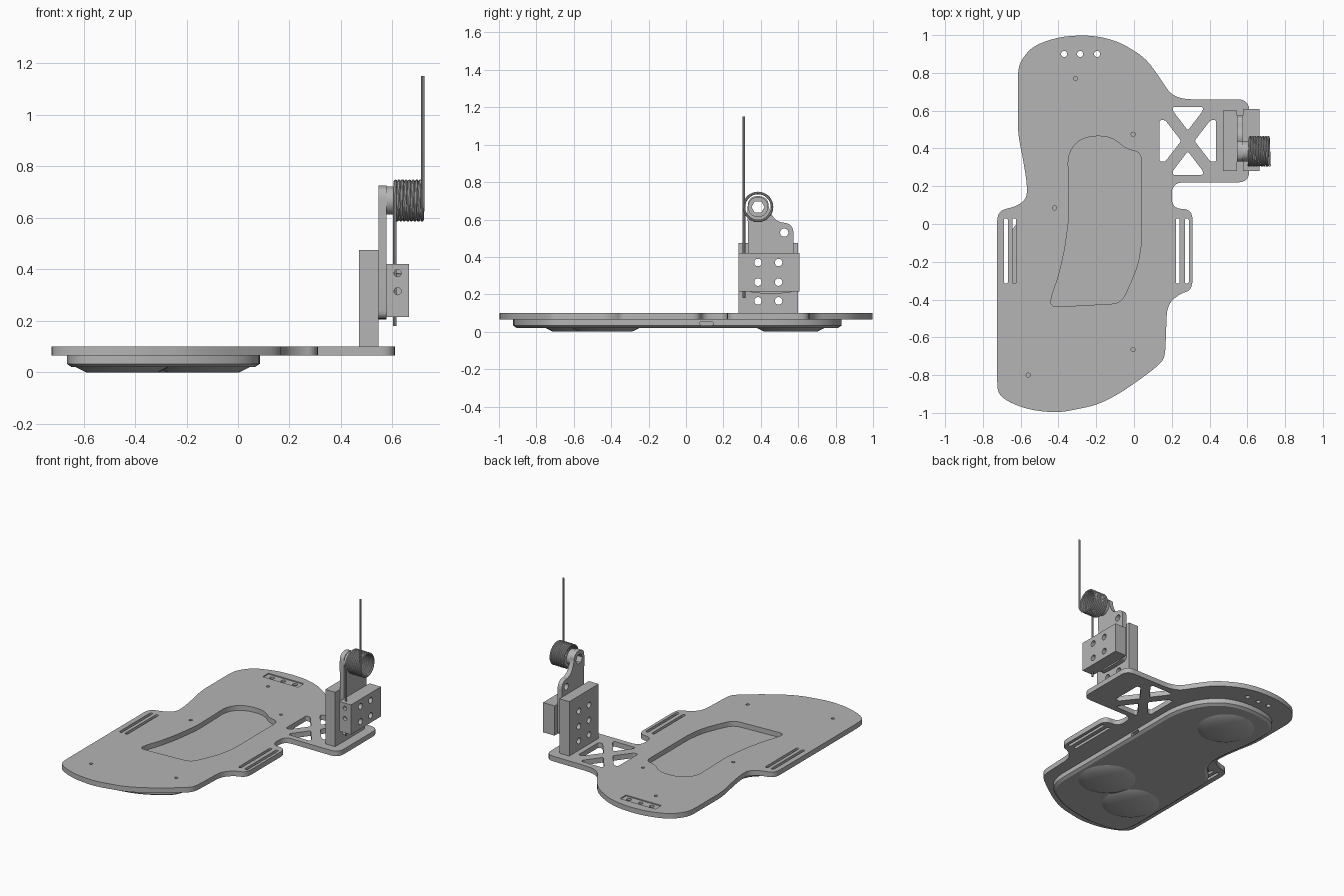
import bpy, bmesh, math
from mathutils import Vector, Matrix

if "Cube" in bpy.data.objects:
    bpy.data.objects.remove(bpy.data.objects["Cube"], do_unlink=True)

grey = bpy.data.materials.new("plain grey")
grey.use_nodes = True
grey.diffuse_color = (0.46, 0.46, 0.46, 1)
grey.node_tree.nodes["Principled BSDF"].inputs["Base Color"].default_value = grey.diffuse_color

# Maps a flat profile (u, v, depth) to (y, z, x)
SIDEWAYS = Matrix(((0, 0, 1, 0), (1, 0, 0, 0), (0, 1, 0, 0), (0, 0, 0, 1)))


def circle(x, y, r, n=24):
    return [(x + r * math.cos(math.tau * i / n), y + r * math.sin(math.tau * i / n)) for i in range(n)]


def rounded(points, r, steps=5):
    """Polygon with every corner softened over a distance r."""
    out = []
    for i, p in enumerate(points):
        a, b, c = Vector(points[i - 1]), Vector(p), Vector(points[(i + 1) % len(points)])
        start = b + (a - b) * min(0.48, r / (a - b).length)
        end = b + (c - b) * min(0.48, r / (c - b).length)
        for k in range(steps + 1):
            t = k / steps
            out.append(tuple(start * (1 - t) ** 2 + b * 2 * t * (1 - t) + end * t ** 2))
    return out


def rect(x0, x1, y0, y1):
    return [(x0, y0), (x1, y0), (x1, y1), (x0, y1)]


def finish(ob, smooth=True):
    bpy.ops.object.select_all(action='DESELECT')
    ob.select_set(True)
    bpy.context.view_layer.objects.active = ob
    ob.data.materials.clear()
    ob.data.materials.append(grey)
    if smooth:
        bpy.ops.object.shade_smooth_by_angle(angle=math.radians(32))
    return ob


def from_bmesh(name, bm):
    bmesh.ops.recalc_face_normals(bm, faces=bm.faces)
    mesh = bpy.data.meshes.new(name)
    bm.to_mesh(mesh)
    bm.free()
    ob = bpy.data.objects.new(name, mesh)
    bpy.context.collection.objects.link(ob)
    return ob


def baked(ob):
    """Evaluated mesh of an object as a bmesh; the object is removed."""
    bpy.context.view_layer.update()
    mesh = bpy.data.meshes.new_from_object(ob.evaluated_get(bpy.context.evaluated_depsgraph_get()))
    bm = bmesh.new()
    bm.from_mesh(mesh)
    bpy.data.objects.remove(ob, do_unlink=True)
    bmesh.ops.remove_doubles(bm, verts=bm.verts, dist=0.0002)
    return bm


def slab(name, loops, low, high, sideways=False):
    """Extruded outline; every loop after the first is a hole."""
    curve = bpy.data.curves.new(name + " profile", 'CURVE')
    curve.dimensions, curve.fill_mode = '2D', 'BOTH'
    curve.extrude = (high - low) / 2
    for loop in loops:
        spline = curve.splines.new('POLY')
        spline.points.add(len(loop) - 1)
        for point, (x, y) in zip(spline.points, loop):
            point.co = (x, y, 0, 1)
        spline.use_cyclic_u = True
    temp = bpy.data.objects.new(name + " profile", curve)
    bpy.context.collection.objects.link(temp)
    bm = baked(temp)
    bmesh.ops.translate(bm, verts=bm.verts, vec=(0, 0, (low + high) / 2))
    if sideways:
        bm.transform(SIDEWAYS)
    return finish(from_bmesh(name, bm))


def cut(ob, cutter):
    name = ob.name
    mod = ob.modifiers.new("cut", 'BOOLEAN')
    mod.operation, mod.solver, mod.object = 'DIFFERENCE', 'EXACT', cutter
    cutter.hide_render = True
    bm = baked(ob)
    bpy.data.objects.remove(cutter, do_unlink=True)
    return finish(from_bmesh(name, bm))


# Base plate: outline, foot recess, strap slots, lattice and screw holes
outline = [(-0.27, 1), (-0.17, 0.99), (-0.07, 0.96), (0.06, 0.88), (0.14, 0.77), (0.19, 0.69),
           (0.26, 0.66), (0.61, 0.66), (0.61, 0.22), (0.2, 0.22), (0.2, 0.08), (0.31, 0.08),
           (0.31, -0.35), (0.24, -0.37), (0.175, -0.43), (0.165, -0.7), (0.14, -0.74),
           (0.05, -0.81), (-0.08, -0.9), (-0.2, -0.96), (-0.4, -1), (-0.55, -0.985),
           (-0.66, -0.945), (-0.72, -0.9), (-0.725, -0.83), (-0.725, 0.07), (-0.63, 0.09),
           (-0.57, 0.13), (-0.565, 0.2), (-0.585, 0.33), (-0.615, 0.48), (-0.615, 0.82),
           (-0.59, 0.88), (-0.53, 0.945), (-0.4, 0.99)]
recess = [(-0.35, 0.36), (-0.31, 0.43), (-0.25, 0.46), (-0.18, 0.467), (-0.11, 0.455),
          (-0.04, 0.395), (0.04, 0.38), (0.04, -0.1), (0.02, -0.22), (-0.03, -0.34),
          (-0.07, -0.42), (-0.44, -0.44), (-0.44, -0.39), (-0.4, -0.28), (-0.365, -0.13),
          (-0.342, 0.05), (-0.345, 0.22)]
loops = [rounded(outline, 0.06), rounded(recess, 0.05)]
for x in (-0.678, -0.634, 0.232, 0.28):
    loops.append(rounded(rect(x - 0.01, x + 0.01, -0.315, 0.03), 0.009))
for s in (-1, 1):
    cx, cy = 0.285, 0.44
    loops.append(rounded([(cx - 0.08, cy + s * 0.18), (cx + 0.08, cy + s * 0.18),
                          (cx + 0.08, cy + s * 0.16), (cx, cy + s * 0.055), (cx - 0.08, cy + s * 0.16)], 0.012))
    loops.append(rounded([(cx + s * 0.15, cy - 0.11), (cx + s * 0.15, cy + 0.11),
                          (cx + s * 0.12, cy + 0.11), (cx + s * 0.035, cy), (cx + s * 0.12, cy - 0.11)], 0.012))
holes = [(-0.31, 0.77), (-0.005, 0.475), (-0.42, 0.085), (-0.005, -0.665), (-0.56, -0.8)]
loops += [circle(x, y, 0.011, 16) for x, y in holes]
loops += [circle(x, 0.9, 0.016) for x in (-0.37, -0.285, -0.195)]
plate = slab("base_plate", loops, 0.065, 0.1)
cut(plate, slab("toe_recess_cutter", [rect(-0.42, -0.15, 0.868, 0.932)], 0.093, 0.12))

# Sole tray under the plate, with a sloped lower rim
sole = [(-0.665, -0.84), (-0.665, -0.06), (-0.61, 0.02), (-0.54, 0.08), (-0.515, 0.18), (-0.53, 0.35),
        (-0.56, 0.48), (-0.56, 0.7), (-0.5, 0.79), (-0.38, 0.83), (-0.22, 0.835), (-0.08, 0.79),
        (0.03, 0.67), (0.085, 0.5), (0.085, -0.68), (0.03, -0.78), (-0.15, -0.88), (-0.4, -0.93),
        (-0.6, -0.91)]
bm = bmesh.new()
top = bm.faces.new([bm.verts.new((x, y, 0.066)) for x, y in rounded(sole, 0.09)])
grown = bmesh.ops.extrude_face_region(bm, geom=[top], use_keep_orig=True)["geom"]
bmesh.ops.translate(bm, verts=[g for g in grown if isinstance(g, bmesh.types.BMVert)], vec=(0, 0, -0.033))
bottom = [g for g in grown if isinstance(g, bmesh.types.BMFace)]
bmesh.ops.recalc_face_normals(bm, faces=bm.faces)
bmesh.ops.inset_region(bm, faces=bottom, thickness=0.018, depth=0.012)
tray = finish(from_bmesh("sole_tray", bm))
port = rounded(rect(0.075, 0.145, 0.034, 0.056), 0.009)
cut(tray, slab("port_cutter", [port], 0.05, 0.15, True))

# Three shallow round pads under the tray
for name, x, y in (("toe_pad", -0.3, 0.56), ("inner_pad", -0.135, -0.43), ("outer_pad", -0.45, -0.57)):
    bm = bmesh.new()
    bmesh.ops.create_cone(bm, cap_ends=True, segments=48, radius1=0.14, radius2=0.185, depth=0.022,
                          matrix=Matrix.Translation((x, y, 0.011)))
    finish(from_bmesh(name, bm))

# Upright post, swing arm and clamp block share one bolt pattern
bolts = [circle(y, z, 0.02) for y in (0.385, 0.495) for z in (0.265, 0.37)]
low_bolts = [circle(y, 0.165, 0.02) for y in (0.385, 0.495)]
slab("upright_post", [rect(0.28, 0.6, 0.1, 0.475)] + bolts + low_bolts, 0.47, 0.545, True)

pivot_y, pivot_z = 0.385, 0.667
arm = [(0.335, 0.21), (0.4, 0.205), (0.51, 0.205), (0.575, 0.21), (0.575, 0.55), (0.55, 0.58), (0.5, 0.585),
       (0.465, 0.61), (0.44, 0.67), (0.44, 0.7), (0.41, 0.725), (0.36, 0.725), (0.33, 0.7), (0.33, 0.6)]
pivot_hole = circle(pivot_y, pivot_z, 0.035, 6)
slab("swing_arm", [rounded(arm, 0.03), pivot_hole, circle(0.525, 0.53, 0.022)] + bolts, 0.545, 0.577, True)
slab("pivot_boss", [circle(pivot_y, pivot_z, 0.054, 40), pivot_hole], 0.577, 0.605, True)

block = slab("clamp_block", [rect(0.28, 0.608, 0.215, 0.42)] + bolts, 0.577, 0.665, True)
for z in (0.315, 0.385):
    bm = bmesh.new()
    spin = Matrix.Translation((0.62, 0.3, z)) @ Matrix.Rotation(math.pi / 2, 4, 'X')
    bmesh.ops.create_cone(bm, cap_ends=True, segments=20, radius1=0.014, radius2=0.014, depth=0.14, matrix=spin)
    block = cut(block, from_bmesh("side_hole_cutter", bm))

# Torsion spring: lower leg, coil and tall upper leg in one wire
turns, per_turn, radius = 8, 28, 0.075
x0, x1 = 0.608, 0.718
path = [(x0, pivot_y - radius, 0.18)]
for i in range(turns * per_turn + 1):
    a = math.tau * i / per_turn
    path.append((x0 + (x1 - x0) * i / (turns * per_turn),
                 pivot_y - radius * math.cos(a), pivot_z + radius * math.sin(a)))
path.append((x1, pivot_y - radius, 1.15))
wire = bpy.data.curves.new("torsion spring path", 'CURVE')
wire.dimensions = '3D'
wire.bevel_depth, wire.bevel_resolution, wire.use_fill_caps = 0.0068, 2, True
spline = wire.splines.new('POLY')
spline.points.add(len(path) - 1)
for point, co in zip(spline.points, path):
    point.co = (*co, 1)
temp = bpy.data.objects.new("torsion spring path", wire)
bpy.context.collection.objects.link(temp)
finish(from_bmesh("torsion_spring", baked(temp)))
